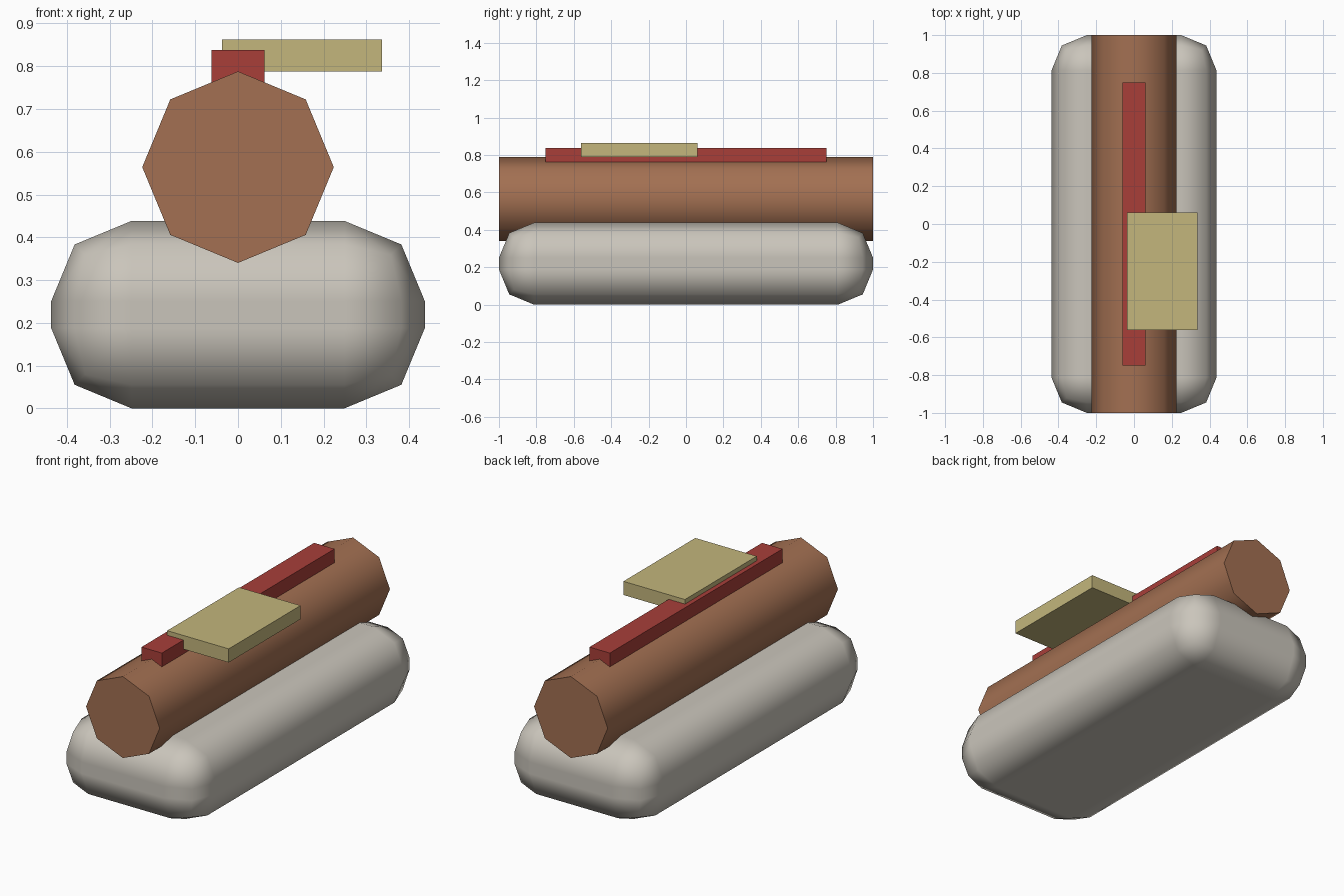
import bpy
import math

if "Cube" in bpy.data.objects:
    bpy.data.objects.remove(bpy.data.objects["Cube"])


def srgb(r, g, b):
    """8-bit display colour to linear RGBA."""
    lin = [(c / 255 / 12.92) if c < 11 else ((c / 255 + 0.055) / 1.055) ** 2.4
           for c in (r, g, b)]
    return (*lin, 1.0)


def material(name, rgb):
    mat = bpy.data.materials.new(name)
    mat.diffuse_color = srgb(*rgb)
    mat.use_nodes = True
    mat.node_tree.nodes["Principled BSDF"].inputs["Base Color"].default_value = mat.diffuse_color
    return mat


def box(name, lo, hi, mat):
    """Axis-aligned box between two corners."""
    bpy.ops.mesh.primitive_cube_add(
        size=1, location=[(a + b) / 2 for a, b in zip(lo, hi)])
    ob = bpy.context.object
    ob.name = name
    ob.scale = [b - a for a, b in zip(lo, hi)]
    bpy.ops.object.transform_apply(location=False, rotation=False, scale=True)
    ob.data.materials.append(mat)
    return ob


grey = material("warm_grey", (202, 197, 187))
brown = material("brown", (163, 112, 82))
red = material("dark_red", (168, 62, 57))
straw = material("straw", (195, 182, 124))

# Rounded base block
base = box("base", (-0.437, -1, 0), (0.437, 1, 0.438), grey)
bevel = base.modifiers.new("rounding", "BEVEL")
bevel.width = 0.1875
bevel.segments = 2
bevel.limit_method = 'NONE'
bevel.harden_normals = True
for poly in base.data.polygons:
    poly.use_smooth = True

# Eight-sided barrel lying along y, with a corner on top
bpy.ops.mesh.primitive_cylinder_add(
    vertices=8, radius=0.224, depth=2, location=(0, 0, 0.564),
    rotation=(math.pi / 2, 0, 0))
barrel = bpy.context.object
barrel.name = "barrel"
barrel.data.materials.append(brown)
bpy.ops.object.transform_apply(location=False, rotation=True, scale=False)
bpy.ops.object.shade_smooth_by_angle(angle=math.radians(60))

# Rail sunk into the top of the barrel
box("top_rail", (-0.062, -0.75, 0.713), (0.062, 0.75, 0.838), red)

# Flat plate overhanging one side of the rail
box("side_plate", (-0.037, -0.562, 0.788), (0.337, 0.062, 0.863), straw)
